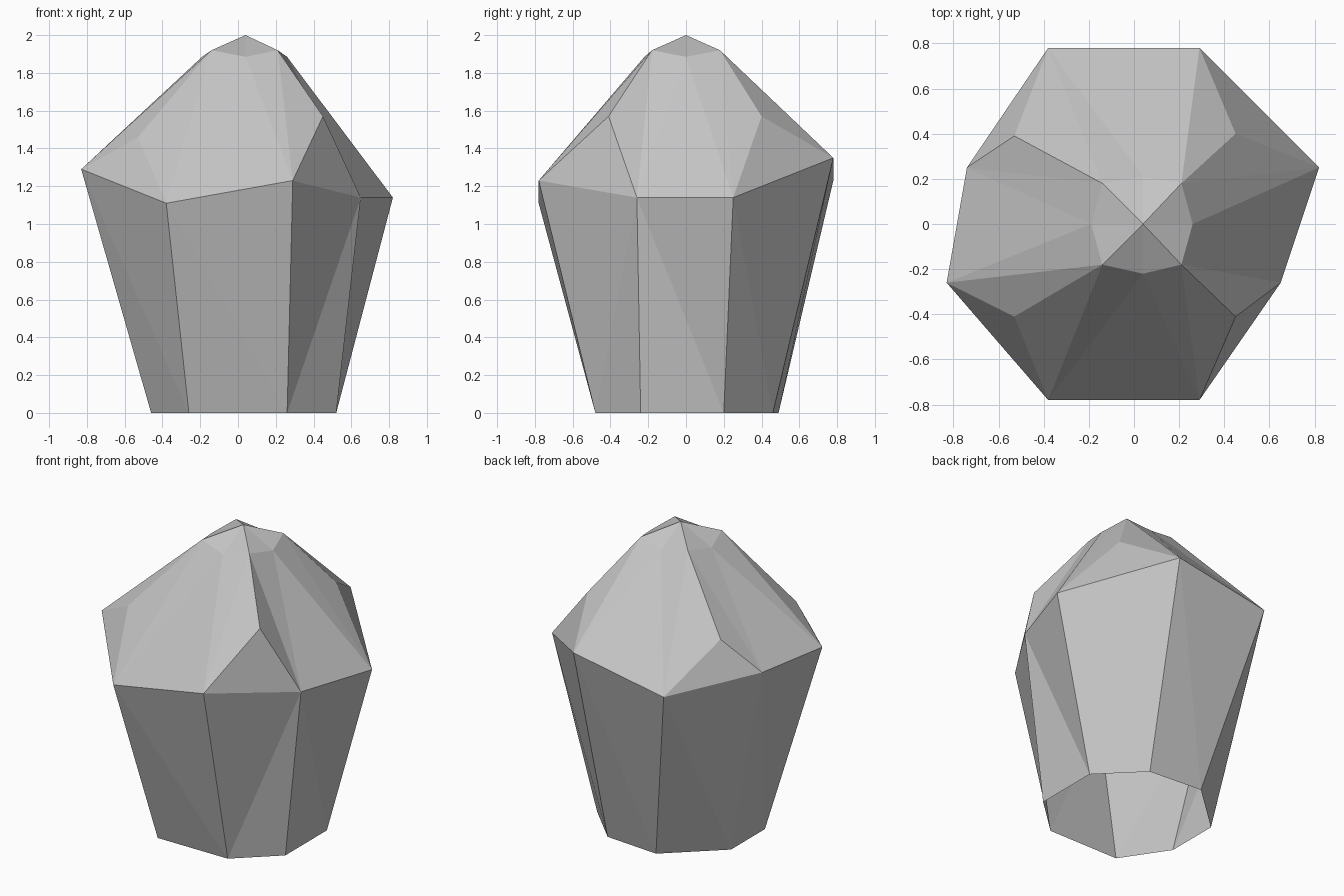
import bpy
import bmesh

cube = bpy.data.objects.get("Cube")
if cube:
    bpy.data.objects.remove(cube, do_unlink=True)

stone = bpy.data.materials.new("stone_grey")
stone.use_nodes = True
colour = (0.55, 0.55, 0.55, 1)
stone.diffuse_color = colour
stone.node_tree.nodes["Principled BSDF"].inputs["Base Color"].default_value = colour

bm = bmesh.new()


def ring(points):
    return [bm.verts.new(p) for p in points]


# Rings run anticlockwise, starting at the front right-hand corner
base = ring([(x, y, 0) for x, y in (
    (-.26, -.48), (.26, -.48), (.52, -.24), (.52, .20),
    (.26, .46), (-.12, .49), (-.46, .18), (-.46, -.18))])
rim = ring([
    (-.38, -.78, 1.11), (.29, -.78, 1.23), (.65, -.26, 1.14), (.82, .25, 1.14),
    (.29, .78, 1.35), (-.38, .78, 1.23), (-.74, .25, 1.29), (-.83, -.26, 1.29)])
shoulder = ring([(-.53, -.41, 1.46), (.45, -.41, 1.57), (.45, .40, 1.57), (-.53, .39, 1.51)])
crown = ring([(-.14, -.18, 1.92), (.21, -.18, 1.92), (.21, .18, 1.92), (-.14, .18, 1.92)])
crown_mid = ring([(.04, -.22, 1.885), (.26, 0, 1.885), (.04, .21, 1.885), (-.19, 0, 1.885)])
peak = bm.verts.new((.04, 0, 2))

# Tapered walls, open underneath
for i in range(8):
    j = (i + 1) % 8
    if i == 1:
        tris = (base[i], base[j], rim[j]), (base[i], rim[j], rim[i])
    else:
        tris = (base[i], base[j], rim[i]), (base[j], rim[j], rim[i])
    for tri in tris:
        bm.faces.new(tri)

# Faceted top: one side, one corner and two peak facets per quarter
for k in range(4):
    n = (k + 1) % 4
    a, b, mid = rim[2 * k], rim[2 * k + 1], crown_mid[k]
    for tri in (
        (a, crown[k], shoulder[k]), (a, mid, crown[k]), (a, b, mid),
        (b, crown[n], mid), (b, shoulder[n], crown[n]),
        (b, rim[(2 * k + 2) % 8], shoulder[n]),
        (crown[k], mid, peak), (mid, crown[n], peak),
    ):
        bm.faces.new(tri)

mesh = bpy.data.meshes.new("rock")
bm.to_mesh(mesh)
bm.free()
mesh.materials.append(stone)
rock = bpy.data.objects.new("rock", mesh)
bpy.context.collection.objects.link(rock)
